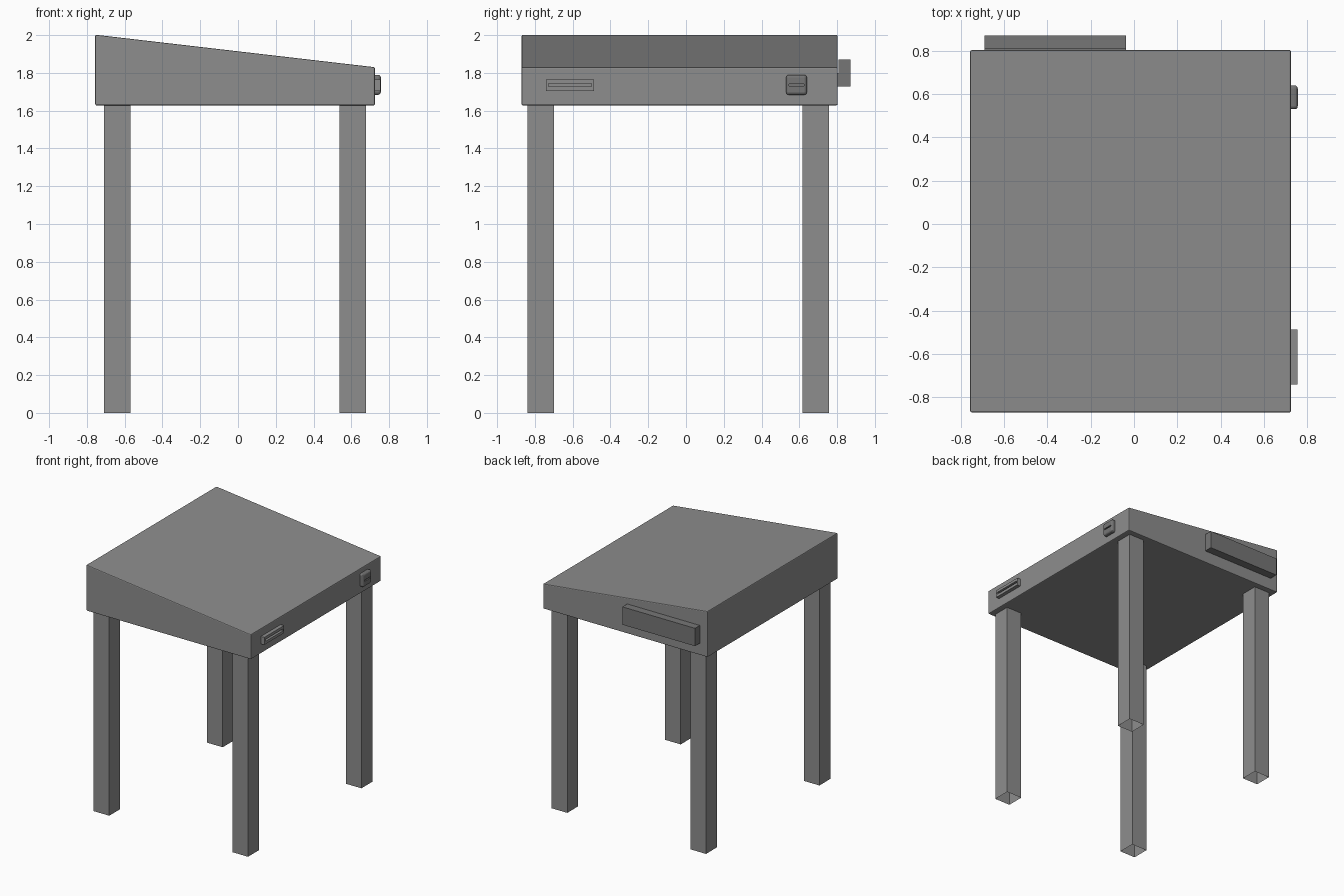
import bpy, bmesh

if "Cube" in bpy.data.objects:
    bpy.data.objects.remove(bpy.data.objects["Cube"])


def material(name, v):
    m = bpy.data.materials.new(name)
    m.diffuse_color = (v, v, v, 1)
    m.use_nodes = True
    m.node_tree.nodes["Principled BSDF"].inputs["Base Color"].default_value = m.diffuse_color
    return m


GREY = material("dark_grey", .27)
DARK = material("darker_grey", .18)


def make(name, bm, mat):
    bmesh.ops.recalc_face_normals(bm, faces=bm.faces[:])
    me = bpy.data.meshes.new(name)
    bm.to_mesh(me)
    bm.free()
    me.materials.append(mat)
    ob = bpy.data.objects.new(name, me)
    bpy.context.collection.objects.link(ob)
    return ob


def prism(name, pts, axis, lo, hi, mat=GREY, open_ends=False):
    """Extrude a closed profile along axis (pts are the other two coordinates in order)."""
    bm = bmesh.new()
    rings = [[bm.verts.new([*p[:axis], t, *p[axis:]]) for p in pts] for t in (lo, hi)]
    for i in range(len(pts)):
        j = (i + 1) % len(pts)
        bm.faces.new((rings[0][i], rings[0][j], rings[1][j], rings[1][i]))
    if not open_ends:
        for ring in rings:
            bm.faces.new(ring)
    return make(name, bm, mat)


def rect(a0, a1, b0, b1):
    return [(a0, b0), (a1, b0), (a1, b1), (a0, b1)]


def bevel(ob, width, segments):
    m = ob.modifiers.new("bevel", "BEVEL")
    m.width, m.segments = width, segments


def cut(ob, cutter):
    m = ob.modifiers.new("cut", "BOOLEAN")
    m.operation, m.object, m.solver = "DIFFERENCE", cutter, "EXACT"
    cutter.hide_render = True
    cutter.hide_set(True)


# Sloped desk body
body = prism("desk_body", [(-.756, 1.628), (.725, 1.628), (.725, 1.83), (-.756, 2.002)], 1, -.87, .803)
bevel(body, .007, 2)

# Square tube legs, open at both ends
for side, x in (("left", -.64), ("right", .608)):
    for end, y in (("front", -.77), ("back", .687)):
        prism(f"{end}_{side}_leg", rect(x - .07, x + .07, y - .07, y + .07), 2, 0, 1.63, open_ends=True)

# Ledge on the back, with a gap behind its upper part
prism("back_ledge", [(.80, 1.727), (.87, 1.727), (.87, 1.872), (.808, 1.872), (.808, 1.80), (.80, 1.80)],
      0, -.69, -.037, DARK)

# Slot plate on the right side
plate = prism("slot_plate", rect(-.74, -.487, 1.705, 1.766), 0, .72, .755)
cut(plate, prism("slot_cutter", rect(-.728, -.499, 1.728, 1.744), 0, .735, .80))

# Rounded button with a groove on the right side
button = prism("side_button", rect(.53, .64, 1.684, 1.79), 0, .70, .756, DARK)
bevel(button, .014, 3)
cut(button, prism("groove_cutter", rect(.545, .625, 1.730, 1.740), 0, .745, .80, DARK))
